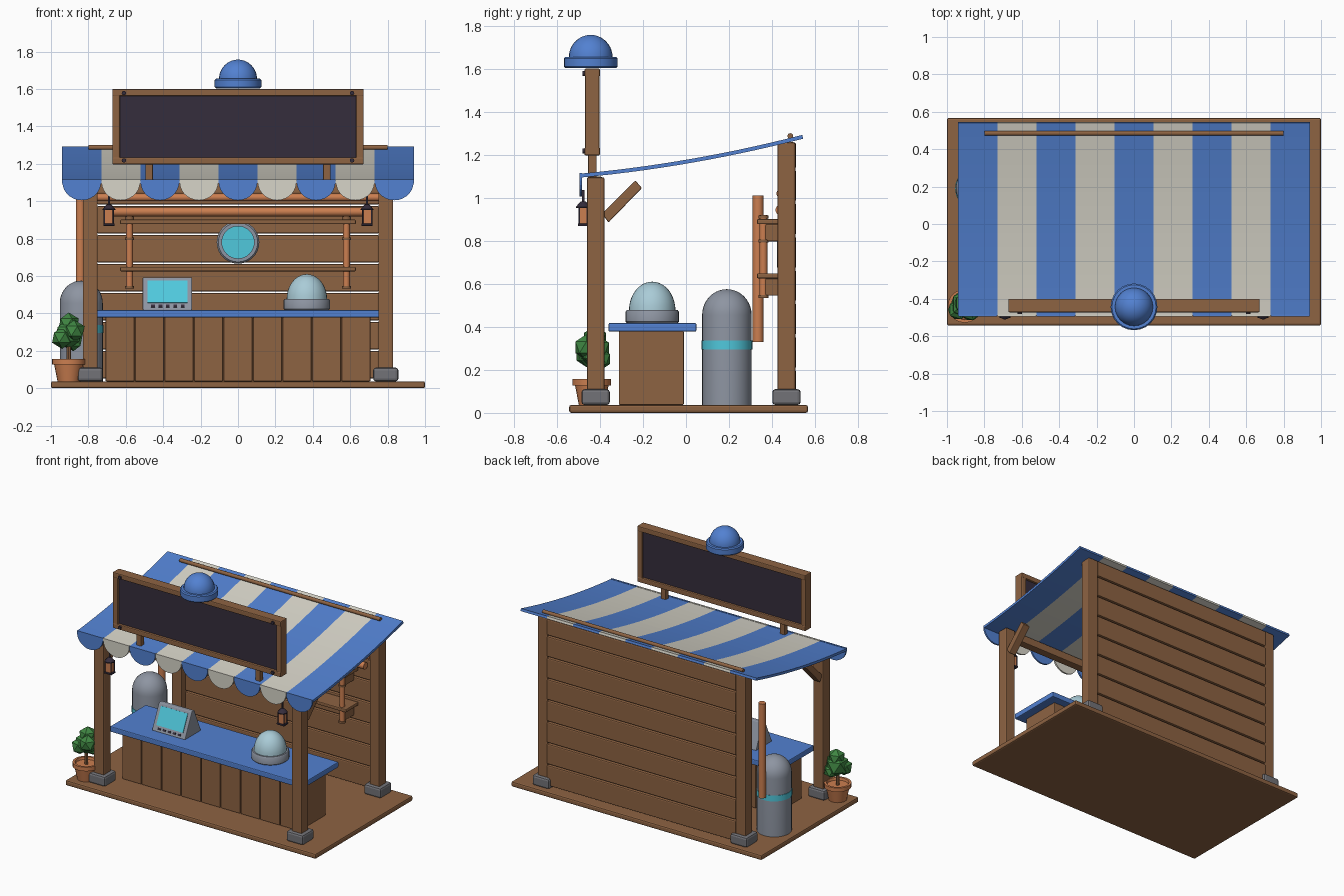
import bpy, bmesh, math
from mathutils import Matrix, Vector

if "Cube" in bpy.data.objects:
    bpy.data.objects.remove(bpy.data.objects["Cube"])


def mat(name, r, g, b):
    m = bpy.data.materials.new(name)
    m.diffuse_color = (r, g, b, 1)
    m.use_nodes = True
    m.node_tree.nodes["Principled BSDF"].inputs["Base Color"].default_value = m.diffuse_color
    return m


WOOD = mat("wood", .27, .125, .055)
COPPER = mat("copper", .60, .21, .08)
BLUE = mat("blue", .085, .22, .64)
CANVAS = mat("canvas", .68, .66, .58)
STONE = mat("stone", .17, .17, .185)
STEEL = mat("steel", .27, .30, .36)
DARK = mat("dark", .035, .026, .045)
CYAN = mat("cyan", .08, .58, .72)
GLASS = mat("glass", .40, .60, .68)
GREEN = mat("green", .05, .24, .055)


def finish(name, bm, mats, bevel=0, smooth=False):
    bmesh.ops.recalc_face_normals(bm, faces=bm.faces[:])
    me = bpy.data.meshes.new(name)
    bm.to_mesh(me)
    bm.free()
    ob = bpy.data.objects.new(name, me)
    bpy.context.collection.objects.link(ob)
    for m in mats if isinstance(mats, tuple) else (mats,):
        me.materials.append(m)
    if bevel:
        mod = ob.modifiers.new("soft_edges", 'BEVEL')
        mod.width, mod.segments = bevel, 2
    if smooth:
        bpy.ops.object.select_all(action='DESELECT')
        ob.select_set(True)
        bpy.context.view_layer.objects.active = ob
        bpy.ops.object.shade_smooth_by_angle(angle=math.radians(40))
    return ob


def box(name, x, y, z, m, bevel=.006):
    """Box from (min, max) pairs on each axis."""
    bm = bmesh.new()
    bmesh.ops.create_cube(bm, size=1)
    for v in bm.verts:
        v.co = [p[0] if c < 0 else p[1] for c, p in zip(v.co, (x, y, z))]
    return finish(name, bm, m, bevel)


def lathe(name, profile, loc, m, n=32, axis='Z'):
    """Spin (radius, height) points round the chosen axis."""
    bm = bmesh.new()
    vs = [bm.verts.new((r, 0, h)) for r, h in profile]
    es = [bm.edges.new(p) for p in zip(vs, vs[1:])]
    bmesh.ops.spin(bm, geom=vs + es, cent=(0, 0, 0), axis=(0, 0, 1),
                   angle=2 * math.pi, steps=n)
    bmesh.ops.remove_doubles(bm, verts=bm.verts[:], dist=1e-5)
    rot = {'Z': Matrix(), 'X': Matrix.Rotation(math.pi / 2, 4, 'Y'),
           'Y': Matrix.Rotation(math.pi / 2, 4, 'X')}[axis]
    bmesh.ops.transform(bm, matrix=Matrix.Translation(loc) @ rot, verts=bm.verts[:])
    return finish(name, bm, m, smooth=True)


def rod(name, r, length, loc, m, axis='Z', n=20):
    h = length / 2
    return lathe(name, [(0, -h), (r, -h), (r, h), (0, h)], loc, m, n, axis)


def dome(r, z0, h, steps=10):
    return [(r * math.cos(a), z0 + h * math.sin(a))
            for a in (math.pi / 2 * i / steps for i in range(steps + 1))]


def prism(name, pts, x, m, bevel=0):
    """Extrude a (y, z) outline between two x values."""
    bm = bmesh.new()
    a, b = [[bm.verts.new((xx, *p)) for p in pts] for xx in x]
    bm.faces.new(a)
    bm.faces.new(b)
    for i in range(len(pts)):
        j = (i + 1) % len(pts)
        bm.faces.new((a[i], a[j], b[j], b[i]))
    return finish(name, bm, m, bevel)


# Floor, back wall planks and cross beams
box("floor", (-1, 1), (-.543, .567), (0, .037), WOOD, .01)
for i in range(8):
    z = .053 + .155 * i
    box("wall_plank", (-.755, .755), (.472, .512), (z, min(z + .146, 1.255)), WOOD, .008)
box("front_beam", (-.8, .8), (-.45, -.39), (1.04, 1.098), WOOD)
box("back_beam", (-.8, .8), (.43, .49), (1.2, 1.26), WOOD)

# Posts, footings, braces and lanterns on both sides
for s in (-1, 1):
    px = (s * .79 - .04, s * .79 + .04)
    fx = (s * .79 - .067, s * .79 + .067)
    for tag, y, top in (("front", -.42, 1.095), ("back", .467, 1.258)):
        box(tag + "_post", px, (y - .041, y + .041), (.037, top), WOOD, .008)
        box(tag + "_footing", fx, (y - .066, y + .066), (.037, .11), STONE, .014)
    prism("brace", [(-.39, .925), (-.36, .885), (-.205, 1.045), (-.235, 1.08)],
          (s * .79 - .028, s * .79 + .028), WOOD, .005)
    lx, ly = s * .69, -.478
    rod("lantern_hook", .006, .07, (lx, ly, 1.0), DARK)
    lathe("lantern_roof", [(0, .985), (.012, .982), (.034, .958), (.034, .952), (0, .952)],
          (lx, ly, 0), DARK, 8)
    box("lantern_base", (lx - .03, lx + .03), (ly - .025, ly + .025), (.868, .88), DARK, .003)
    box("lantern_glass", (lx - .02, lx + .02), (ly - .018, ly + .018), (.88, .952), COPPER, 0)
    for a in (-.024, .024):
        for b in (-.019, .019):
            rod("lantern_bar", .004, .075, (lx + a, ly + b, .916), DARK, n=6)

# Striped awning with a gentle sag
W, N = 1.88 / 9, 9


def roof_z(t):
    return 1.112 + .095 * t + .085 * t * t


bm = bmesh.new()
for i in range(N):
    x0 = -.94 + W * i
    rows = [[bm.verts.new((x, -.49 + 1.03 * t, roof_z(t))) for x in (x0, x0 + W)]
            for t in (k / 14 for k in range(15))]
    for p, q in zip(rows, rows[1:]):
        bm.faces.new((p[0], p[1], q[1], q[0])).material_index = i % 2
bmesh.ops.remove_doubles(bm, verts=bm.verts[:], dist=1e-5)
awning = finish("awning", bm, (BLUE, CANVAS))
sol = awning.modifiers.new("cloth", 'SOLIDIFY')
sol.thickness, sol.offset = .018, -1

# Scalloped valance
for i in range(N):
    cx, r = -.94 + W * (i + .5), W / 2 - .001
    bm = bmesh.new()
    pts = [(cx + r, 1.115), (cx - r, 1.115)]
    pts += [(cx - r * math.cos(a), 1.103 - r * .95 * math.sin(a))
            for a in (math.pi * k / 14 for k in range(15))]
    f = bm.faces.new([bm.verts.new((x, -.495, z)) for x, z in pts])
    ext = bmesh.ops.extrude_face_region(bm, geom=[f])
    for v in ext["geom"]:
        if isinstance(v, bmesh.types.BMVert):
            v.co.y += .012
    finish("valance_scallop", bm, (BLUE, CANVAS)[i % 2])
rod("awning_rod", .013, 1.6, (0, .485, 1.287), WOOD, 'X')

# Sign board with frame, bolts and struts
box("sign_panel", (-.64, .64), (-.455, -.415), (1.21, 1.57), DARK, 0)
for z in (1.197, 1.563):
    box("sign_rail", (-.672, .672), (-.472, -.4), (z, z + .037), WOOD)
for s in (-1, 1):
    box("sign_stile", sorted((s * .672, s * .632)), (-.47, -.402), (1.2, 1.597), WOOD)
    box("sign_strut", (s * .475 - .02, s * .475 + .02), (-.455, -.415), (1.09, 1.2), WOOD)
    for z in (1.218, 1.578):
        rod("sign_bolt", .012, .016, (s * .61, -.474, z), DARK, 'Y', 10)

# Domed cap above the sign
lathe("cap_brim", [(0, 1.603), (.118, 1.603), (.125, 1.61), (.125, 1.648), (.118, 1.655), (0, 1.655)],
      (0, -.443, 0), BLUE, 24)
lathe("cap_dome", dome(.102, 1.652, .105), (0, -.443, 0), BLUE, 24)

# Counter
box("counter_core", (-.70, .70), (-.30, -.02), (.037, .38), WOOD, 0)
for i in range(9):
    x = -.71 + 1.42 / 9 * i
    box("counter_plank", (x + .002, x + 1.42 / 9 - .002), (-.312, -.01), (.037, .38), WOOD, .005)
box("counter_top", (-.77, .77), (-.36, .048), (.378, .418), BLUE, .006)

# Register with tilted screen and buttons
prism("register", [(-.255, .418), (-.175, .592), (-.145, .592), (-.07, .418)], (-.51, -.245), STEEL, .005)


def register_plate(name, x0, x1, t0, t1, m, d):
    a, b = Vector((-.255, .418)), Vector((-.175, .592))
    n = Vector((-.174, .08)).normalized() * d
    p, q = a.lerp(b, t0), a.lerp(b, t1)
    prism(name, [p - n * .3, q - n * .3, q + n, p + n], (x0, x1), m)


register_plate("register_screen", -.484, -.271, .22, .9, CYAN, .004)
for i in range(5):
    x = -.465 + .04 * i
    register_plate("register_button", x, x + .02, .08, .15, DARK, .006)

# Glass display dome
lathe("display_base", [(0, .418), (.118, .418), (.124, .424), (.124, .47), (.118, .478), (0, .478)],
      (.368, -.157, 0), STEEL)
lathe("display_dome", dome(.108, .476, .134), (.368, -.157, 0), GLASS)

# Storage tank with band
lathe("tank", [(0, .037), (.115, .037)] + dome(.115, .455, .12), (-.838, .19, 0), STEEL)
lathe("tank_band", [(.112, .295), (.118, .295), (.118, .337), (.112, .337)], (-.838, .19, 0), CYAN)

# Copper pipes
rod("standing_pipe", .025, .68, (-.842, .335, .67), COPPER)
rod("wall_pipe_low", .024, 1.42, (0, .44, .943), COPPER, 'X')
rod("wall_pipe_high", .02, 1.5, (0, .44, 1.02), COPPER, 'X')

# Shelves with brackets and uprights
for z in (.625, .877):
    box("shelf", (-.63, .63), (.33, .474), (z, z + .024), WOOD)
    for s in (-1, 1):
        box("shelf_bracket", (s * .58 - .016, s * .58 + .016), (.368, .474), (z - .08, z), WOOD)
for s in (-1, 1):
    rod("shelf_upright", .018, .38, (s * .58, .36, .73), COPPER)
    for z in (.54, .80, .91):
        rod("upright_collar", .024, .014, (s * .58, .36, z), WOOD)

# Round wall window
lathe("window_rim", [(.086, 0), (.086, .05), (.105, .05), (.114, .04), (.114, 0)],
      (0, .474, .78), STEEL, 32, 'Y')
rod("window_pane", .09, .03, (0, .452, .78), CYAN, 'Y', 32)

# Potted shrub
lathe("pot", [(0, .037), (.06, .037), (.078, .128), (.09, .128), (.09, .157), (.074, .157), (.07, .14), (0, .14)],
      (-.905, -.438, 0), COPPER, 20)
rod("shrub_stem", .012, .12, (-.905, -.438, .18), WOOD, n=8)
for dx, dy, z, r in ((0, .01, .29, .082), (-.035, -.02, .27, .06), (.03, -.025, .305, .06),
                     (.025, .04, .25, .052), (0, .015, .345, .06)):
    bm = bmesh.new()
    bmesh.ops.create_icosphere(bm, subdivisions=1, radius=r,
                               matrix=Matrix.Translation((-.905 + dx, -.438 + dy, z)))
    finish("shrub_leaves", bm, GREEN)
